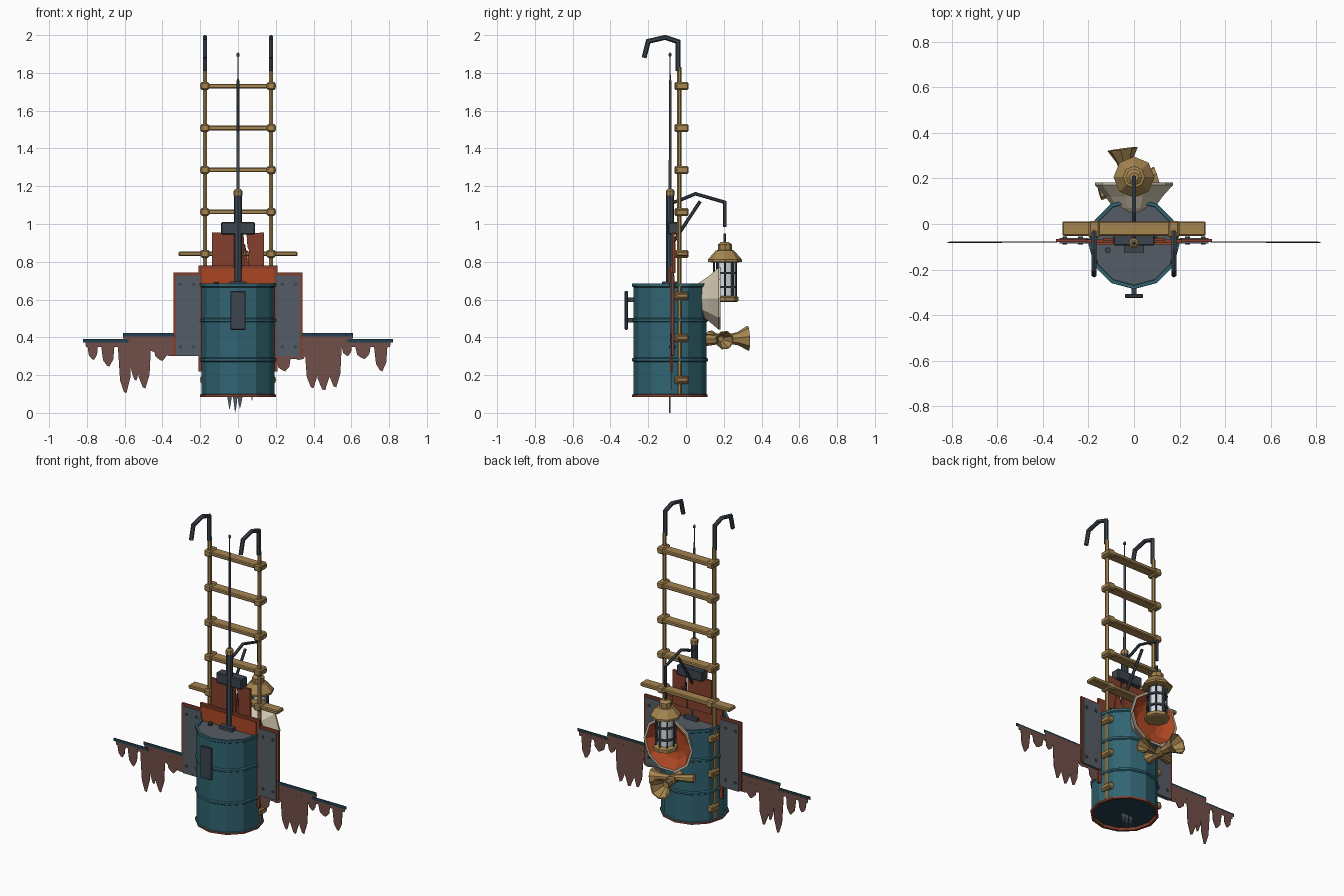
import bpy, bmesh, math
from mathutils import Vector, Matrix

if "Cube" in bpy.data.objects:
    bpy.data.objects.remove(bpy.data.objects["Cube"])


def material(name, r, g, b):
    m = bpy.data.materials.new(name)
    m.diffuse_color = [(c / 255) ** 2.2 for c in (r, g, b)] + [1]
    m.use_nodes = True
    m.node_tree.nodes["Principled BSDF"].inputs["Base Color"].default_value = m.diffuse_color
    return m


TEAL = material("teal_paint", 52, 100, 113)
NAVY = material("dark_teal", 38, 66, 78)
GREY = material("grey_plate", 86, 93, 101)
STEEL = material("dark_steel", 62, 70, 79)
WOOD = material("brass_wood", 164, 132, 82)
RUST = material("rust_red", 132, 66, 48)
ORANGE = material("orange_red", 170, 72, 40)
BROWN = material("hanging_brown", 112, 80, 74)
CREAM = material("cream", 208, 197, 175)
GLASS = material("pale_glass", 215, 220, 226)


def finish(bm, name, *mats):
    bmesh.ops.recalc_face_normals(bm, faces=bm.faces)
    me = bpy.data.meshes.new(name)
    bm.to_mesh(me)
    bm.free()
    for m in mats:
        me.materials.append(m)
    ob = bpy.data.objects.new(name, me)
    bpy.context.collection.objects.link(ob)
    return ob


def box(name, x0, x1, y0, y1, z0, z1, mat, bevel=0):
    bm = bmesh.new()
    size = Matrix.Diagonal((x1 - x0, y1 - y0, z1 - z0, 1))
    mid = Matrix.Translation(((x0 + x1) / 2, (y0 + y1) / 2, (z0 + z1) / 2))
    bmesh.ops.create_cube(bm, size=1, matrix=mid @ size)
    if bevel:
        bmesh.ops.bevel(bm, geom=bm.edges[:], offset=bevel, segments=1, affect='EDGES')
    return finish(bm, name, mat)


def lathe(name, profile, origin, axis, sides, mats, rule=None, closed=False):
    """Revolve (radius, height) points about an axis; open ends are capped."""
    bm = bmesh.new()
    rot = Vector((0, 0, 1)).rotation_difference(Vector(axis)).to_matrix()
    rings = []
    for r, h in profile:
        rings.append([bm.verts.new(Vector(origin) + rot @ Vector((
            r * math.cos(2 * math.pi * i / sides), r * math.sin(2 * math.pi * i / sides), h)))
            for i in range(sides)])
    pairs = list(zip(rings, rings[1:]))
    if closed:
        pairs.append((rings[-1], rings[0]))
    for k, (a, b) in enumerate(pairs):
        for i in range(sides):
            j = (i + 1) % sides
            f = bm.faces.new((a[i], a[j], b[j], b[i]))
            f.material_index = rule(k) if rule else 0
    if not closed:
        for k, ring in ((-1, rings[0]), (-2, rings[-1])):
            f = bm.faces.new(ring)
            f.material_index = rule(k) if rule else 0
    return finish(bm, name, *mats)


def tube(name, points, radius, mat, sides=6):
    """Pipe through points, with mitred bends."""
    bm = bmesh.new()
    pts = [Vector(p) for p in points]
    rings = []
    for i, p in enumerate(pts):
        d0 = (p - pts[i - 1]).normalized() if i else (pts[1] - p).normalized()
        d1 = (pts[i + 1] - p).normalized() if i < len(pts) - 1 else d0
        t = (d0 + d1).normalized()
        u = t.cross(Vector((1, 0, 0)))
        u = (u if u.length > 0.1 else t.cross(Vector((0, 1, 0)))).normalized()
        v = t.cross(u)
        stretch = 1 / max(0.5, t.dot(d0))
        rings.append([bm.verts.new(p + radius * (
            u * math.cos(2 * math.pi * k / sides) * stretch
            + v * math.sin(2 * math.pi * k / sides))) for k in range(sides)])
    for a, b in zip(rings, rings[1:]):
        for i in range(sides):
            j = (i + 1) % sides
            bm.faces.new((a[i], a[j], b[j], b[i]))
    bm.faces.new(rings[0])
    bm.faces.new(rings[-1])
    return finish(bm, name, mat)


def plate(name, outline, y, depth, mat):
    """Flat x-z outline given a small depth."""
    bm = bmesh.new()
    f = bm.faces.new([bm.verts.new((x, y - depth / 2, z)) for x, z in outline])
    new = bmesh.ops.extrude_face_region(bm, geom=[f])["geom"]
    bmesh.ops.translate(bm, vec=(0, depth, 0),
                        verts=[v for v in new if isinstance(v, bmesh.types.BMVert)])
    return finish(bm, name, mat)


Y = -0.08  # plane of mast and wings

# Barrel with hoops, grey lid and rusty bottom rim
barrel = [(0.18, 0.1), (0.185, 0.085), (0.2, 0.085), (0.2, 0.097), (0.193, 0.1),
          (0.193, 0.27), (0.201, 0.275), (0.201, 0.287), (0.193, 0.292),
          (0.193, 0.48), (0.201, 0.485), (0.201, 0.497), (0.193, 0.502),
          (0.193, 0.665), (0.2, 0.67), (0.2, 0.685), (0.185, 0.685), (0.183, 0.675)]
lathe("barrel", barrel, (0, -0.085, 0), (0, 0, 1), 12, [TEAL, RUST, GREY, NAVY],
      lambda k: {-1: 3, -2: 2, 0: 1, 1: 1, 2: 1}.get(k, 0))
lathe("barrel_bung", [(0.013, 0), (0.013, 0.02)], (-0.115, -0.115, 0.672), (0, 0, 1), 8, [STEEL])

# Handle plate on the barrel front
box("handle_plate", -0.04, 0.04, -0.325, -0.308, 0.44, 0.645, STEEL, 0.004)
for z in (0.49, 0.6):
    box("handle_arm", -0.012, 0.012, -0.31, -0.26, z - 0.012, z + 0.012, STEEL)

# Icicle shards below the barrel
for x, w, tip in ((-0.045, 0.025, 0.015), (-0.015, 0.025, 0.0), (0.01, 0.03, 0.02), (0.075, 0.012, 0.06)):
    plate("bottom_shard", [(x - w / 2, 0.09), (x + w / 2, 0.09), (x + w / 4, tip + 0.03), (x, tip)],
          -0.085, 0.008, GREY)

# Backing boards behind the mast
box("back_board", -0.21, 0.21, -0.084, -0.068, 0.22, 0.78, RUST)
box("front_board", -0.19, 0.19, -0.09, -0.083, 0.66, 0.765, ORANGE)
plate("tall_board", [(-0.137, 0.74), (0.035, 0.74), (0.03, 0.95), (-0.137, 0.955)], -0.068, 0.014, RUST)
plate("tall_board", [(0.05, 0.74), (0.137, 0.74), (0.137, 0.955), (0.045, 0.95), (0.05, 0.88),
                     (0.058, 0.86)], -0.068, 0.014, RUST)
plate("tall_board", [(0.03, 0.74), (0.1, 0.74), (0.095, 0.8), (0.07, 0.87), (0.05, 0.79), (0.04, 0.9)],
      -0.06, 0.01, RUST)
box("mast_box", -0.09, 0.09, -0.095, -0.035, 0.945, 1.01, STEEL, 0.005)

# Wings: framed panels, rails and hanging strips
for s in (-1, 1):
    def span(a, b):
        return sorted((s * a, s * b))
    box("wing_frame", *span(0.19, 0.342), -0.08, -0.066, 0.305, 0.742, RUST)
    box("wing_panel", *span(0.2, 0.328), -0.085, -0.061, 0.3, 0.728, GREY)
    for x in (0.235, 0.305):
        for z in (0.35, 0.68):
            lathe("panel_rivet", [(0.01, -0.017), (0.01, 0.017)], (s * x, -0.073, z), (0, 1, 0), 6, [STEEL])
    box("inner_rail", *span(0.335, 0.61), Y - 0.002, Y + 0.002, 0.405, 0.424, NAVY)
    box("outer_rail", *span(0.58, 0.82), Y - 0.003, Y + 0.001, 0.373, 0.392, NAVY)
    plate("strip_top", [(s * 0.2, 0.3), (s * 0.335, 0.41), (s * 0.61, 0.41), (s * 0.6, 0.355),
                        (s * 0.47, 0.33), (s * 0.36, 0.3)], Y + 0.004, 0.002, BROWN)
    plate("strip_top", [(s * 0.59, 0.38), (s * 0.81, 0.38), (s * 0.805, 0.35), (s * 0.59, 0.35)],
          Y + 0.004, 0.002, BROWN)

strips = [(-0.77, 0.06, 0.28), (-0.69, 0.075, 0.245), (-0.6, 0.075, 0.105), (-0.545, 0.06, 0.17),
          (-0.5, 0.08, 0.13), (-0.41, 0.085, 0.275), (-0.35, 0.06, 0.3), (0.24, 0.08, 0.22),
          (0.31, 0.09, 0.28), (0.39, 0.08, 0.13), (0.45, 0.09, 0.12), (0.51, 0.08, 0.135),
          (0.575, 0.06, 0.3), (0.66, 0.09, 0.285), (0.755, 0.075, 0.22)]
for x, w, tip in strips:
    top = 0.3 if abs(x) < 0.33 else 0.375
    h = w / 2
    plate("hanging_strip", [(x - h, top), (x + h, top), (x + h * 0.8, tip + (top - tip) * 0.3),
                            (x + h * 0.25, tip), (x - h * 0.1, tip + 0.005),
                            (x - h * 0.65, tip + (top - tip) * 0.25)], Y + 0.004, 0.003, BROWN)

# Ladder: rails with hooks, rungs with end blocks
for s in (-1, 1):
    x = s * 0.175
    tube("ladder_rail", [(x, -0.035, 0.1), (x, -0.035, 1.83)], 0.012, WOOD)
    tube("ladder_hook", [(x, -0.042, 1.81), (x, -0.042, 1.965), (x, -0.11, 1.988),
                         (x, -0.2, 1.967), (x, -0.222, 1.88)], 0.013, STEEL)
for i in range(8):
    z = 0.175 + i * 0.2222
    w = 0.315 if i == 3 else 0.2
    box("ladder_rung", -w, w, -0.052, 0.012, z - 0.012, z + 0.012, WOOD, 0.005)
    for s in (-1, 1):
        box("rung_block", s * 0.175 - 0.023, s * 0.175 + 0.023, -0.062, 0.014,
            z - 0.021, z + 0.021, WOOD, 0.007)

# Mast and aerial
lathe("mast", [(0.021, 0.675), (0.021, 1.155)], (0, -0.084, 0), (0, 0, 1), 8, [STEEL])
box("mast_foot", -0.045, 0.045, -0.125, -0.045, 0.672, 0.695, STEEL)
lathe("mast_cap", [(0.023, 1.15), (0.023, 1.175), (0.014, 1.185)], (0, -0.084, 0), (0, 0, 1), 8, [WOOD])
lathe("aerial", [(0.009, 1.18), (0.007, 1.76), (0.004, 1.765), (0.003, 1.885), (0.009, 1.89),
                 (0.009, 1.9), (0.003, 1.907)], (0, -0.084, 0), (0, 0, 1), 6, [GREY])

# Lantern arm and brace
tube("lantern_arm", [(0, -0.08, 1.11), (0, -0.035, 1.125), (0, 0.05, 1.16), (0, 0.206, 1.115),
                     (0, 0.206, 0.985)], 0.009, STEEL)
tube("arm_brace", [(0, -0.07, 0.9), (0, 0.075, 1.12)], 0.009, STEEL)

# Lantern
L = (0, 0.206, 0)
UP = (0, 0, 1)
tube("lantern_link", [(0, 0.206, 0.95), (0, 0.206, 0.89)], 0.007, STEEL)
lathe("lantern_roof", [(0.062, 0.795), (0.09, 0.8), (0.09, 0.812), (0.048, 0.86), (0.037, 0.862),
                       (0.037, 0.892), (0.02, 0.905)], L, UP, 8, [WOOD])
lathe("lantern_glass", [(0.045, 0.61), (0.045, 0.8)], L, UP, 8, [GLASS])
lathe("lantern_base", [(0.06, 0.587), (0.073, 0.592), (0.073, 0.612), (0.06, 0.62)], L, UP, 8, [WOOD])
for z in (0.66, 0.735):
    lathe("lantern_hoop", [(0.053, z), (0.063, z), (0.063, z + 0.012), (0.053, z + 0.012)],
          L, UP, 8, [STEEL], closed=True)
for i in range(8):
    a = i * math.pi / 4
    x, y = 0.058 * math.cos(a), 0.206 + 0.058 * math.sin(a)
    tube("lantern_bar", [(x, y, 0.61), (x, y, 0.8)], 0.006, STEEL, 4)

# Loudspeaker dish: cream shell, orange inside
lathe("speaker_dish", [(0.05, 0.03), (0.09, 0.07), (0.125, 0.12), (0.172, 0.172), (0.172, 0.182),
                       (0.158, 0.182), (0.112, 0.128), (0.075, 0.115)],
      (0, 0, 0.605), (0, 1, 0), 10, [CREAM, ORANGE], lambda k: 1 if k >= 5 or k == -2 else 0)

# Twin brass horns
def horn(name, start, end, scale):
    d = Vector(end) - Vector(start)
    n = d.length
    lathe(name, [(0.036 * scale, 0), (0.034 * scale, n * 0.1), (0.024 * scale, n * 0.45),
                 (0.03 * scale, n * 0.47), (0.03 * scale, n * 0.53), (0.022 * scale, n * 0.55),
                 (0.035 * scale, n * 0.78), (0.068 * scale, n), (0.06 * scale, n),
                 (0.02 * scale, n * 0.72)], start, d, 8, [WOOD])


horn("rear_horn", (-0.015, 0.07, 0.385), (-0.05, 0.33, 0.395), 1.0)
horn("side_horn", (-0.15, 0.13, 0.41), (0.1, 0.205, 0.385), 0.75)
